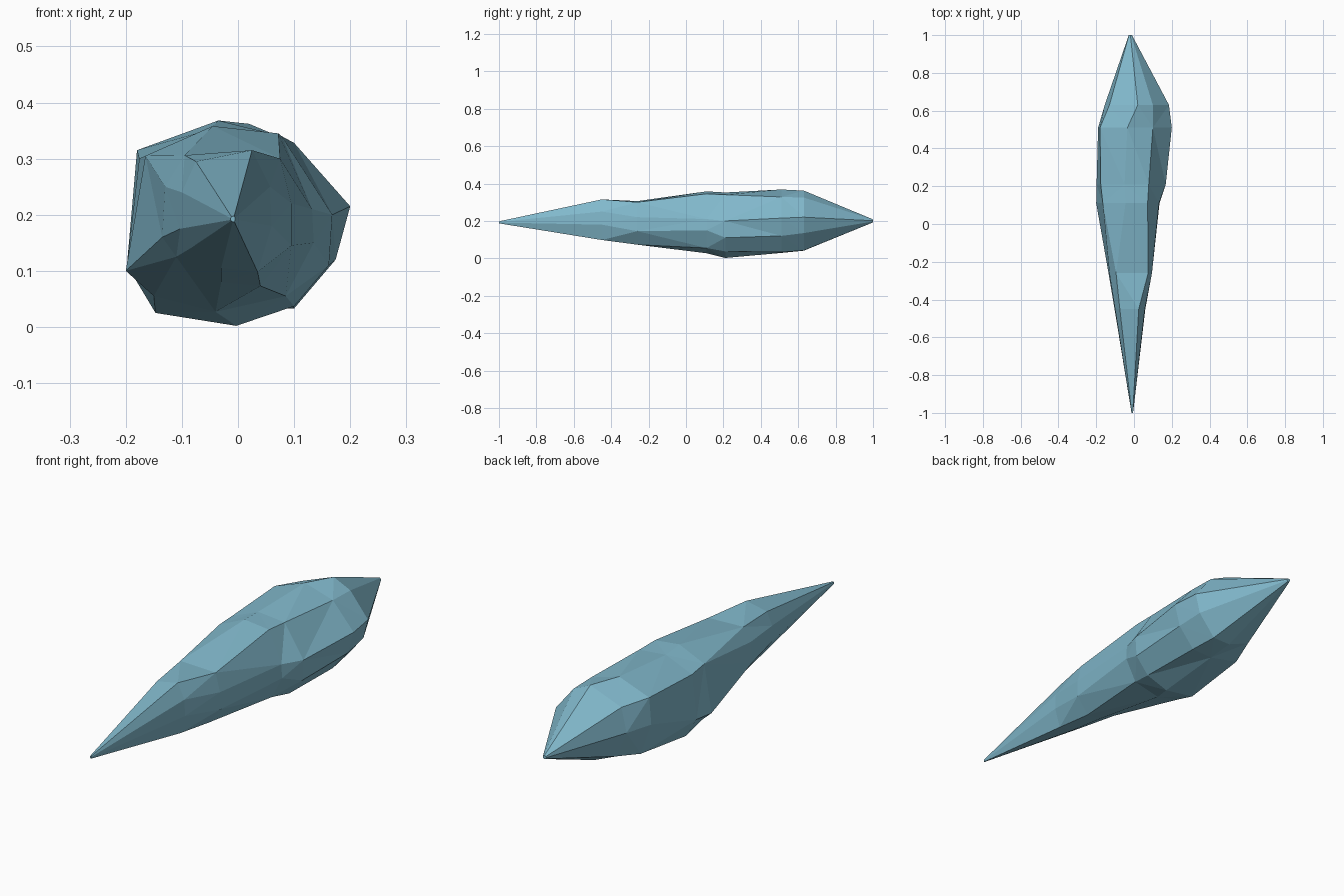
import bpy, bmesh

if "Cube" in bpy.data.objects:
    bpy.data.objects.remove(bpy.data.objects["Cube"])

# Crystal cross-sections: y, then (x, z) points running anticlockwise from the right
SECTIONS = [
    (-0.45, [(.06, .18), (.057, .25), (.025, .315), (-.075, .295), (-.10, .24),
             (-.103, .175), (-.085, .14), (-.03, .105), (.035, .098)]),
    (-0.26, [(.095, .145), (.095, .22), (.075, .30), (-.095, .306), (-.13, .25),
             (-.135, .16), (-.11, .125), (-.03, .08), (.04, .073)]),
    (0.11, [(.135, .15), (.132, .21), (.072, .345), (-.045, .358), (-.165, .305),
            (-.2, .10), (-.15, .055), (-.04, .027), (.085, .055)]),
    (0.21, [(.162, .11), (.168, .2), (.078, .34), (-.05, .352), (-.176, .30),
            (-.198, .11), (-.147, .025), (-.003, .002), (.1, .037)]),
    (0.51, [(.174, .12), (.2, .215), (.1, .328), (-.035, .368), (-.18, .315),
            (-.19, .2), (-.14, .06), (0, .029), (.1, .033)]),
    (0.63, [(.163, .135), (.185, .22), (.1, .325), (.02, .362), (-.13, .305),
            (-.155, .2), (-.105, .085), (0, .041), (.085, .042)]),
]


def tip(y, x, z, section, size=0.05):
    """Tiny copy of a section, forming a blunt point."""
    return (y, [(x + px * size, z + (pz - 0.2) * size) for px, pz in section[1]])


rings = ([tip(-1, -.008, .192, SECTIONS[0])] + SECTIONS
         + [tip(1, -.02, .2, SECTIONS[-1])])

# Loft the sections into a closed faceted shard
bm = bmesh.new()
loops = [[bm.verts.new((x, y, z)) for x, z in pts] for y, pts in rings]
n = len(loops[0])
for a, b in zip(loops, loops[1:]):
    for i in range(n):
        j = (i + 1) % n
        bm.faces.new((a[i], a[j], b[j], b[i]))
bm.faces.new(loops[0])
bm.faces.new(loops[-1])
bmesh.ops.triangulate(bm, faces=bm.faces[:], quad_method='BEAUTY')
bmesh.ops.recalc_face_normals(bm, faces=bm.faces[:])

mesh = bpy.data.meshes.new("crystal_shard")
bm.to_mesh(mesh)
bm.free()
shard = bpy.data.objects.new("crystal_shard", mesh)
bpy.context.collection.objects.link(shard)

# Blue crystal colour
mat = bpy.data.materials.new("crystal_blue")
mat.diffuse_color = (0.22, 0.48, 0.60, 1)
mat.use_nodes = True
mat.node_tree.nodes["Principled BSDF"].inputs["Base Color"].default_value = mat.diffuse_color
mesh.materials.append(mat)
